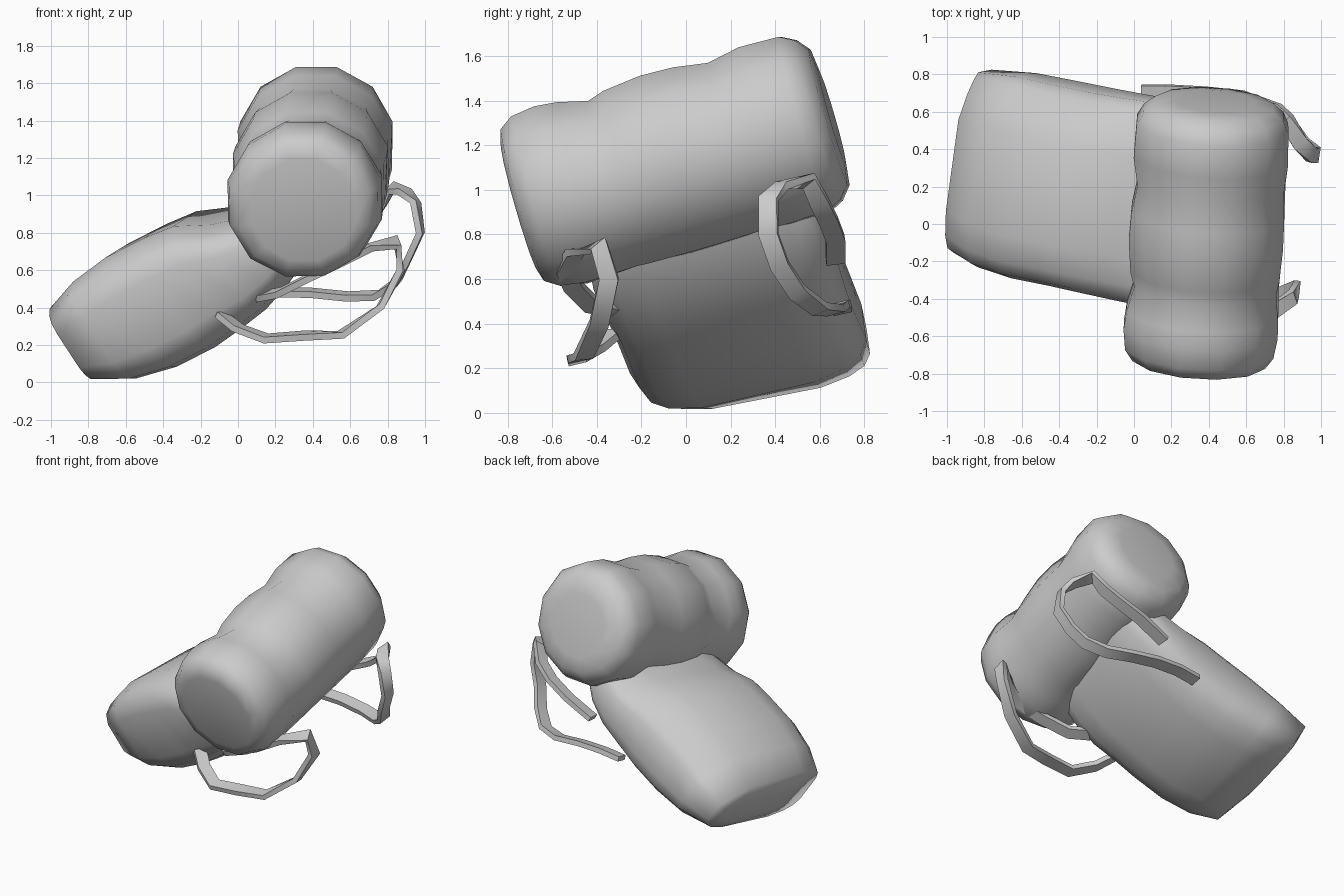
import bpy, bmesh, math
from mathutils import Vector

cube = bpy.data.objects.get("Cube")
if cube:
    bpy.data.objects.remove(cube, do_unlink=True)

# One plain grey canvas material
grey = bpy.data.materials.new("canvas_grey")
grey.use_nodes = True
colour = (0.6, 0.6, 0.6, 1)
grey.diffuse_color = colour
grey.node_tree.nodes["Principled BSDF"].inputs["Base Color"].default_value = colour

# Frame of the leaning pack: length (base to top), width, depth (away from the wearer)
LENGTH = Vector((0.82, -0.27, 0.50)).normalized()
WIDTH = Vector((0.17, 0.95, 0.24)).normalized()
DEPTH = LENGTH.cross(WIDTH).normalized()
ORIGIN = Vector((-0.54, 0.03, 0.0))


def loft(name, rings, angle=60):
    """Skin a list of equal-sized point rings into one smooth capped object."""
    bm = bmesh.new()
    loops = [[bm.verts.new(p) for p in ring] for ring in rings]
    n = len(loops[0])
    for a, b in zip(loops, loops[1:]):
        for i in range(n):
            j = (i + 1) % n
            bm.faces.new((a[i], a[j], b[j], b[i]))
    bm.faces.new(loops[0][::-1])
    bm.faces.new(loops[-1])
    bmesh.ops.recalc_face_normals(bm, faces=bm.faces)
    mesh = bpy.data.meshes.new(name)
    bm.to_mesh(mesh)
    bm.free()
    mesh.materials.append(grey)
    obj = bpy.data.objects.new(name, mesh)
    bpy.context.collection.objects.link(obj)
    bpy.ops.object.select_all(action='DESELECT')
    obj.select_set(True)
    bpy.context.view_layer.objects.active = obj
    bpy.ops.object.shade_smooth_by_angle(angle=math.radians(angle))


def bag_ring(l, skew, d0, d1, w0, w1, drop, n=16, power=0.42):
    """Rounded rectangle across the pack; the outer face drops away to the far side."""
    ring = []
    for i in range(n):
        a = 2 * math.pi * (i + 0.5) / n
        c, s = math.cos(a), math.sin(a)
        u = math.copysign(abs(c) ** power, c)
        v = math.copysign(abs(s) ** power, s)
        w = (w0 + w1) / 2 + u * (w1 - w0) / 2
        d = (d0 + d1) / 2 + v * (d1 - d0) / 2
        d -= drop * max(0, u) ** 2 * max(0, v)      # sloping outer face
        d += 0.05 * u * u * max(0, -v)              # crowned back panel
        ring.append(ORIGIN + LENGTH * (l + skew * w) + WIDTH * w + DEPTH * d)
    return ring


# Main bag: length position, skew, depth range, width range, outer drop
bag_sections = [
    (-0.23, -0.08, 0.20, 0.42, 0.10, 0.66, 0.03),
    (-0.19, -0.10, 0.11, 0.58, -0.19, 0.79, 0.17),
    (0.00, -0.04, 0.00, 0.64, -0.22, 0.83, 0.23),
    (0.22, 0.00, -0.06, 0.66, -0.22, 0.85, 0.25),
    (0.45, 0.00, -0.08, 0.64, -0.20, 0.87, 0.25),
    (0.62, 0.00, -0.07, 0.61, -0.19, 0.89, 0.24),
    (0.80, 0.00, -0.05, 0.51, -0.19, 0.91, 0.18),
    (0.97, 0.00, 0.00, 0.45, -0.18, 0.91, 0.10),
    (1.15, 0.00, 0.08, 0.42, -0.15, 0.87, 0.05),
    (1.25, 0.00, 0.15, 0.36, -0.02, 0.74, 0.00),
]
loft("bag", [bag_ring(*s) for s in bag_sections], angle=85)

# Bedroll: distance along the roll, upper radius (pinched at two ties), underside radius
roll_start = Vector((0.35, -0.735, 0.925))
roll_end = Vector((0.43, 0.615, 1.315))
roll_axis = (roll_end - roll_start).normalized()
roll_side = roll_axis.cross(Vector((0, 0, 1))).normalized()
roll_up = roll_side.cross(roll_axis)
roll_profile = [(-0.01, 0.29, 0.29), (0.005, 0.37, 0.36), (0.05, 0.415, 0.40),
                (0.13, 0.43, 0.42), (0.20, 0.42, 0.42), (0.30, 0.385, 0.42),
                (0.355, 0.41, 0.42), (0.48, 0.43, 0.42), (0.59, 0.425, 0.42),
                (0.70, 0.40, 0.42), (0.81, 0.43, 0.42), (0.94, 0.425, 0.41),
                (0.985, 0.39, 0.38), (1.02, 0.33, 0.32), (1.03, 0.22, 0.22)]
roll_rings = []
for t, upper, under in roll_profile:
    centre = roll_start.lerp(roll_end, t)
    ring = []
    for k in range(12):
        a = 2 * math.pi * (k + 0.5) / 12
        r = upper + (under - upper) * max(0, math.cos(a + math.pi / 4))
        ring.append(centre + r * (roll_side * math.cos(a) + roll_up * math.sin(a)))
    roll_rings.append(ring)
loft("bedroll", roll_rings)


def strap(name, path, width=0.085, thick=0.035):
    """Flat webbing swept along a path, its broad side across the pack."""
    pts = [Vector(p) for p in path]
    rings = []
    for i, p in enumerate(pts):
        tangent = (pts[min(i + 1, len(pts) - 1)] - pts[max(i - 1, 0)]).normalized()
        across = (WIDTH - tangent * WIDTH.dot(tangent)).normalized()
        normal = tangent.cross(across)
        rings.append([p + across * (sx * width / 2) + normal * (sy * thick / 2)
                      for sx, sy in ((-1, -1), (1, -1), (1, 1), (-1, 1))])
    loft(name, rings, angle=50)


# Shoulder straps, hanging loose below the carrying side
strap("right_shoulder_strap", [
    (-0.09, -0.32, 0.36), (0.00, -0.40, 0.29), (0.15, -0.49, 0.235),
    (0.35, -0.49, 0.25), (0.55, -0.46, 0.255), (0.76, -0.39, 0.40),
    (0.87, -0.345, 0.60), (0.85, -0.39, 0.75), (0.70, -0.50, 0.72),
    (0.55, -0.54, 0.64), (0.40, -0.51, 0.57), (0.22, -0.42, 0.48),
    (0.12, -0.32, 0.46)])
strap("left_shoulder_strap", [
    (0.30, 0.67, 0.68), (0.50, 0.67, 0.78),
    (0.66, 0.64, 0.86), (0.77, 0.60, 0.94), (0.82, 0.55, 1.04),
    (0.89, 0.43, 1.02), (0.95, 0.37, 0.96), (0.975, 0.37, 0.80),
    (0.91, 0.42, 0.66), (0.85, 0.50, 0.54), (0.74, 0.60, 0.465),
    (0.58, 0.67, 0.46), (0.38, 0.69, 0.48), (0.20, 0.70, 0.48),
    (0.04, 0.70, 0.46)])
